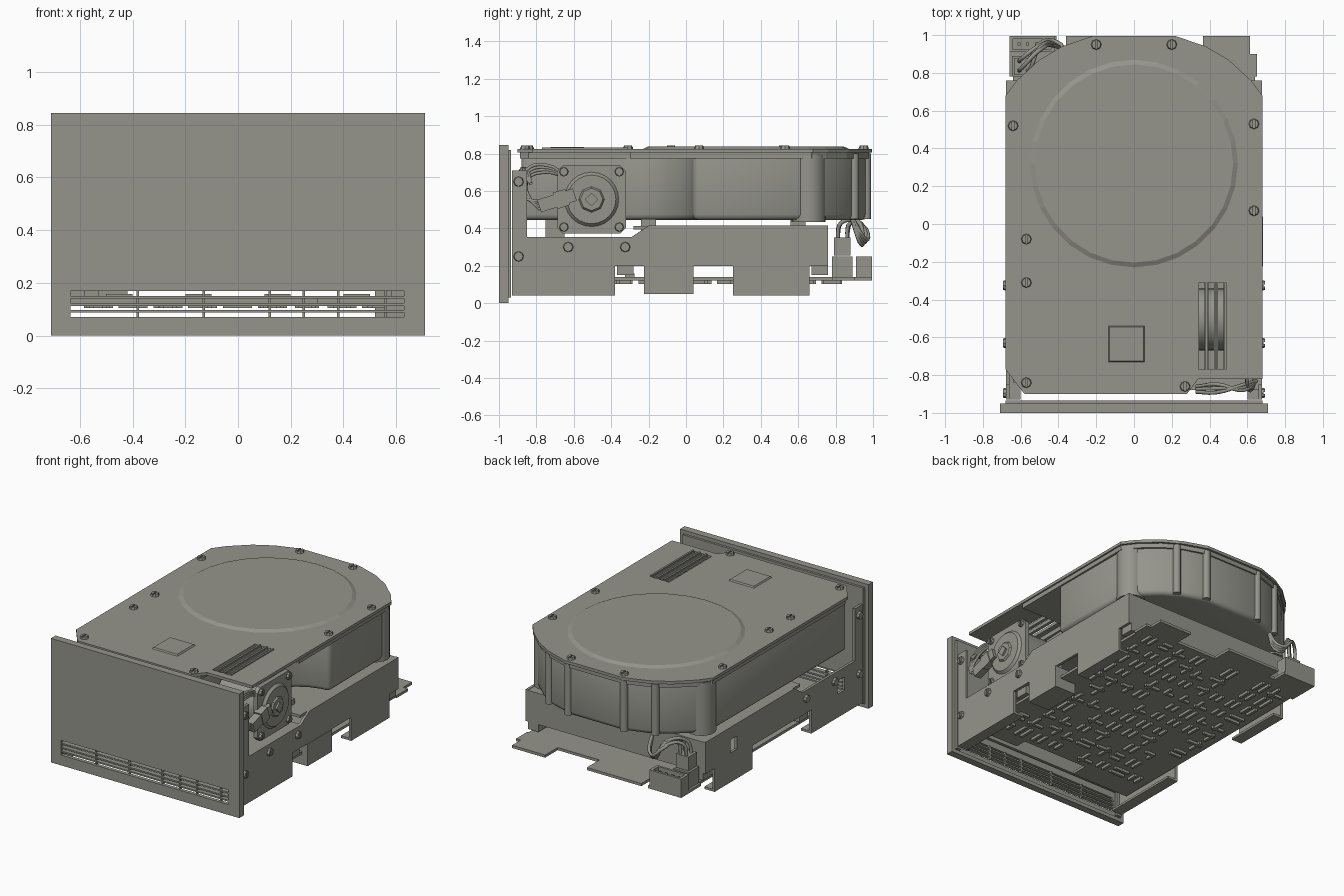
import bpy, bmesh, math, random
from mathutils import Matrix, Vector

if "Cube" in bpy.data.objects:
    bpy.data.objects.remove(bpy.data.objects["Cube"])

random.seed(4)
grey = bpy.data.materials.new("warm_grey")
grey.diffuse_color = (0.30, 0.30, 0.265, 1)
grey.use_nodes = True
grey.node_tree.nodes["Principled BSDF"].inputs["Base Color"].default_value = grey.diffuse_color


def add(name, bm):
    bmesh.ops.recalc_face_normals(bm, faces=bm.faces[:])
    me = bpy.data.meshes.new(name)
    bm.to_mesh(me)
    bm.free()
    ob = bpy.data.objects.new(name, me)
    bpy.context.collection.objects.link(ob)
    me.materials.append(grey)
    return ob


def boxes(name, specs):
    """One object from boxes given as (x0, x1, y0, y1, z0, z1)."""
    bm = bmesh.new()
    for x0, x1, y0, y1, z0, z1 in specs:
        m = Matrix.Translation(((x0 + x1) / 2, (y0 + y1) / 2, (z0 + z1) / 2))
        bmesh.ops.create_cube(bm, size=1, matrix=m @ Matrix.Diagonal((x1 - x0, y1 - y0, z1 - z0, 1)))
    return add(name, bm)


def prism(name, pts, a, b, axis="z"):
    """Extrude an outline along z (points x,y) or along x (points y,z)."""
    bm = bmesh.new()
    place = (lambda p, h: (p[0], p[1], h)) if axis == "z" else (lambda p, h: (h, p[0], p[1]))
    lo = [bm.verts.new(place(p, a)) for p in pts]
    hi = [bm.verts.new(place(p, b)) for p in pts]
    bm.faces.new(lo)
    bm.faces.new(hi)
    for i in range(len(pts)):
        j = (i + 1) % len(pts)
        bm.faces.new((lo[i], lo[j], hi[j], hi[i]))
    return add(name, bm)


def cone(name, base, r1, r2, h, n=24, axis="z"):
    bm = bmesh.new()
    m = Matrix.Rotation(math.pi / 2, 4, "Y") if axis == "x" else Matrix.Identity(4)
    m = Matrix.Translation(base) @ m @ Matrix.Translation((0, 0, h / 2))
    bmesh.ops.create_cone(bm, cap_ends=True, segments=n, radius1=r1, radius2=r2, depth=h, matrix=m)
    return add(name, bm)


def apply_mods(ob):
    bpy.context.view_layer.objects.active = ob
    for m in list(ob.modifiers):
        bpy.ops.object.modifier_apply(modifier=m.name)


def cut(ob, specs):
    for s in specs:
        c = boxes("cutter", [s])
        m = ob.modifiers.new("cut", "BOOLEAN")
        m.operation, m.object, m.solver = "DIFFERENCE", c, "EXACT"
        apply_mods(ob)
        bpy.data.objects.remove(c)


def smooth(ob, angle=35):
    bpy.ops.object.select_all(action="DESELECT")
    ob.select_set(True)
    bpy.context.view_layer.objects.active = ob
    bpy.ops.object.shade_smooth_by_angle(angle=math.radians(angle))


def wire(name, pts, r=0.011):
    cu = bpy.data.curves.new(name, "CURVE")
    cu.dimensions, cu.bevel_depth, cu.bevel_resolution, cu.resolution_u = "3D", r, 1, 5
    sp = cu.splines.new("BEZIER")
    sp.bezier_points.add(len(pts) - 1)
    for b, p in zip(sp.bezier_points, pts):
        b.co = p
        b.handle_left_type = b.handle_right_type = "AUTO"
    ob = bpy.data.objects.new(name, cu)
    bpy.context.collection.objects.link(ob)
    cu.materials.append(grey)
    bpy.ops.object.select_all(action="DESELECT")
    ob.select_set(True)
    bpy.context.view_layer.objects.active = ob
    bpy.ops.object.convert(target="MESH")


# Front bezel: shallow tray open at the back, with a vent
bezel = boxes("front_bezel", [(-0.71, 0.71, -1, -0.95, 0, 0.845)])
cut(bezel, [(-0.685, 0.685, -0.975, -0.9, 0.025, 0.82), (-0.635, 0.63, -1.1, -0.9, 0.07, 0.17)])
boxes("vent_slats", [(-0.64, 0.635, -0.995, -0.965, z - 0.005, z + 0.005) for z in (0.092, 0.118, 0.146)])
boxes("vent_ribs", [(x - 0.005, x + 0.005, -0.985, -0.965, 0.07, 0.17) for x in (-0.38, -0.13, 0.12, 0.25, 0.38, 0.56)])
boxes("front_mounting_plate", [(-0.68, 0.68, -0.955, -0.935, 0.2, 0.82),
                               (-0.68, -0.645, -0.955, -0.935, 0.03, 0.2), (0.645, 0.68, -0.955, -0.935, 0.03, 0.2)])

# Top cover with vent slots
cover_pts = [(-0.58, -0.9), (0.28, -0.9), (0.34, -0.82), (0.68, -0.82), (0.68, 0.68), (0.62, 0.76), (0.5, 0.87),
             (0.38, 0.94), (0.22, 0.995), (-0.22, 0.995), (-0.38, 0.94), (-0.5, 0.87), (-0.62, 0.76),
             (-0.68, 0.68), (-0.68, -0.77)]
cover = prism("top_cover", cover_pts, 0.805, 0.825)
cut(cover, [(x, x + 0.028, -0.77, -0.31, 0.7, 0.9) for x in (0.345, 0.395, 0.445)])
boxes("cover_slot_ridges", [(x, x + 0.012, -0.77, -0.31, 0.822, 0.833) for x in (0.378, 0.428, 0.478)])
cone("cover_disc", (0, 0.32, 0.82), 0.56, 0.525, 0.017, 28)
pad = cone("cover_pad", (0, 0, 0), 0.155, 0.14, 0.014, 4)
pad.matrix_world = Matrix.Translation((-0.04, -0.635, 0.82)) @ Matrix.Diagonal((1, 0.8, 1, 1)) @ Matrix.Rotation(math.pi / 4, 4, "Z")

# Sealed disk casting, with a curved recess for the motor at front right
recess = [(0.3 + 0.36 * (1 - math.cos(t)), -0.34 + 0.38 * math.sin(t)) for t in [i * math.pi / 16 for i in range(9)]]
back = [(x, y) for x, y in [(0.655, 0.66), (0.6, 0.74), (0.48, 0.85), (0.36, 0.92), (0.2, 0.97)]]
body_pts = [(-0.57, -0.88), (0.27, -0.88)] + recess + back + [(-x, y) for x, y in reversed(back)] + [(-0.66, -0.77)]
body = prism("disk_casting", body_pts, 0.445, 0.807)
bev = body.modifiers.new("round", "BEVEL")
bev.width, bev.segments, bev.limit_method, bev.angle_limit = 0.03, 3, "ANGLE", math.radians(60)
apply_mods(body)
smooth(body)
rim = prism("casting_rim", [(x * 0.985, y * 0.985) for x, y in cover_pts], 0.775, 0.806)
cut(rim, [(0.31, 0.9, -1, -0.3, 0.7, 0.9)])
for s in (-1, 1):
    smooth(cone("casting_corner_lobe", (s * 0.575, 0.655, 0.435), 0.092, 0.092, 0.36, 20))
    for k, (x, y) in enumerate([(0.4, 0.9), (0.21, 0.965)]):
        smooth(cone("casting_back_rib", (s * x, y, 0.45), 0.025, 0.025, 0.35, 12))

# Sheet-metal chassis
side = [(-0.93, 0.04), (-0.38, 0.04), (-0.38, 0.2), (0.25, 0.2), (0.25, 0.04), (0.66, 0.04), (0.66, 0.2),
        (0.76, 0.2), (0.76, 0.415), (-0.2, 0.415), (-0.29, 0.355), (-0.85, 0.355), (-0.85, 0.71), (-0.93, 0.71)]
for s, nm in ((1, "right"), (-1, "left")):
    plate = prism(nm + "_chassis_side", side, s * 0.66, s * 0.678, "x")
    if s < 0:
        cut(plate, [(-0.8, -0.5, -0.74, -0.66, 0.2, 0.29), (-0.8, -0.5, 0.42, 0.49, 0.24, 0.33)])
    boxes(nm + "_leg_flanges", [(min(s * 0.6, s * 0.67), max(s * 0.6, s * 0.67), y0, y1, 0.04, 0.055)
                                for y0, y1 in ((-0.93, -0.38), (0.25, 0.66))])
    boxes(nm + "_board_clips", [(min(s * 0.58, s * 0.66), max(s * 0.58, s * 0.66), y, y + 0.09, 0.15, 0.21)
                                for y in (-0.37, 0.67)])
boxes("chassis_deck", [(-0.665, 0.665, -0.28, 0.76, 0.395, 0.413), (-0.45, 0.665, -0.88, -0.28, 0.335, 0.353),
                       (-0.665, 0.665, 0.742, 0.76, 0.2, 0.413)])
boxes("shock_mounts", [(x - 0.04, x + 0.04, y - 0.04, y + 0.04, 0.35, 0.45)
                       for x in (-0.5, 0.5) for y in (-0.2, 0.6)] + [(-0.5, -0.4, -0.75, -0.65, 0.34, 0.45)])
boxes("side_block", [(0.52, 0.682, -0.225, 0.04, 0.05, 0.2)])

# Circuit board with notched back edge and solder-row ridges underneath
board = prism("circuit_board", [(-0.64, -0.84), (-0.2, -0.84), (-0.2, -0.72), (0.3, -0.72), (0.3, -0.8), (0.64, -0.8),
              (0.64, 0.78), (0.65, 0.78), (0.65, 0.9), (0.615, 0.9), (0.615, 0.995), (0.365, 0.995), (0.365, 0.86),
              (0.05, 0.86), (0.05, 0.995), (-0.36, 0.995), (-0.36, 0.9), (-0.41, 0.9), (-0.41, 0.995),
              (-0.66, 0.995), (-0.66, 0.78), (-0.64, 0.78)], 0.122, 0.14)
rows = []
for i in range(9):
    for j in range(11):
        x, y = -0.53 + i * 0.132, -0.62 + j * 0.14
        if random.random() < 0.15 or (x > 0.42 and -0.3 < y < 0.12):
            continue
        L = random.choice((0.035, 0.045, 0.055))
        for d in (-0.025, 0.025):
            a, b = (0.009, L) if random.random() < 0.75 else (L, 0.009)
            off = (d, 0) if a < b else (0, d)
            rows.append((x + off[0] - a, x + off[0] + a, y + off[1] - b, y + off[1] + b, 0.104, 0.123))
boxes("solder_rows", rows)
boxes("board_chips", [(x - 0.05, x + 0.05, y - 0.025, y + 0.025, 0.14, 0.158)
                      for x in (-0.45, -0.15, 0.15, 0.45) for y in (-0.6, -0.3, 0.0, 0.3, 0.6)])

# Rear connectors and cables
conn = boxes("power_connector", [(-0.66, -0.42, 0.91, 0.995, 0.14, 0.25)])
cut(conn, [(-0.64, -0.44, 0.925, 0.98, 0.17, 0.3)])
boxes("power_pins", [(x - 0.008, x + 0.008, 0.944, 0.96, 0.16, 0.235) for x in (-0.61, -0.565, -0.515, -0.47)])
boxes("cable_plug", [(-0.645, -0.53, 0.78, 0.89, 0.14, 0.25), (-0.635, -0.54, 0.79, 0.88, 0.255, 0.35)])
for i in range(4):
    x, y = -0.61 + 0.045 * (i % 2), 0.81 + 0.05 * (i // 2)
    wire("rear_cable", [(x, y, 0.33), (x + 0.02, y + 0.02, 0.43), (-0.5, 0.92 + i * 0.012, 0.44 - i * 0.012),
                        (-0.41, 0.94 + i * 0.008, 0.31 + i * 0.01), (-0.37, 0.88, 0.47)])

# Positioner motor on the right side
c = (-0.505, 0.555)
q, k = 0.183, 0.03
prism("motor_plate", [(c[0] + a, c[1] + b) for a, b in [(-q + k, -q), (q - k, -q), (q, -q + k), (q, q - k),
      (q - k, q), (-q + k, q), (-q, q - k), (-q, -q + k)]], 0.6, 0.63, "x")
smooth(cone("motor_body", (0.3, *c), 0.165, 0.165, 0.31, 28, "x"))
smooth(cone("motor_face", (0.625, *c), 0.15, 0.13, 0.022, 24, "x"))
cone("motor_hub", (0.64, *c), 0.075, 0.06, 0.018, 8, "x")
cone("motor_shaft", (0.65, *c), 0.036, 0.036, 0.02, 4, "x")
plug = boxes("motor_plug", [(-0.025, 0.025, -0.1, 0.1, -0.035, 0.035), (-0.03, 0.03, -0.01, 0.06, -0.045, 0.045)])
plug.matrix_world = Matrix.Translation((0.645, -0.69, 0.55)) @ Matrix.Rotation(math.radians(18), 4, "X")
for i in range(4):
    wire("motor_cable", [(0.645, -0.78, 0.5 + 0.014 * i), (0.63, -0.84 - 0.008 * i, 0.57), (0.6, -0.85, 0.66 + 0.018 * i),
                         (0.6, -0.74, 0.70 + 0.012 * i), (0.61, -0.62, 0.66)], 0.009)
for i in range(3):
    wire("front_cable", [(0.33, -0.86 - 0.015 * i, 0.6), (0.45, -0.85 - 0.02 * i, 0.7), (0.58, -0.88 + 0.015 * i, 0.71),
                         (0.65, -0.83, 0.64)], 0.01)


# Slotted screws
def screw(p, r, axis):
    head = cone("screw", p, r, r * 0.85, 0.018, 8, axis)
    x, y, z = p
    e = 0.005
    if axis == "z":
        cut(head, [(x - e, x + e, y - 0.1, y + 0.1, z + 0.01, z + 0.1)])
    else:
        cut(head, [(x + 0.01, x + 0.1, y - e, y + e, z - 0.1, z + 0.1)])
    return head


for x, y in [(-0.64, 0.52), (0.635, 0.53), (0.635, 0.07), (-0.57, -0.08), (-0.57, -0.31), (-0.2, 0.95), (0.2, 0.95),
             (-0.57, -0.84), (0.27, -0.86)]:
    screw((x, y, 0.824), 0.028, "z")
for y, z in [(-0.895, 0.65), (-0.895, 0.25), (-0.63, 0.3), (-0.325, 0.3)]:
    screw((0.676, y, z), 0.028, "x")
    cone("left_screw", (-0.694, y, z), 0.024, 0.028, 0.018, 8, "x")
for a in (-1, 1):
    for b in (-1, 1):
        screw((0.628, c[0] + a * 0.148, c[1] + b * 0.148), 0.025, "x")
